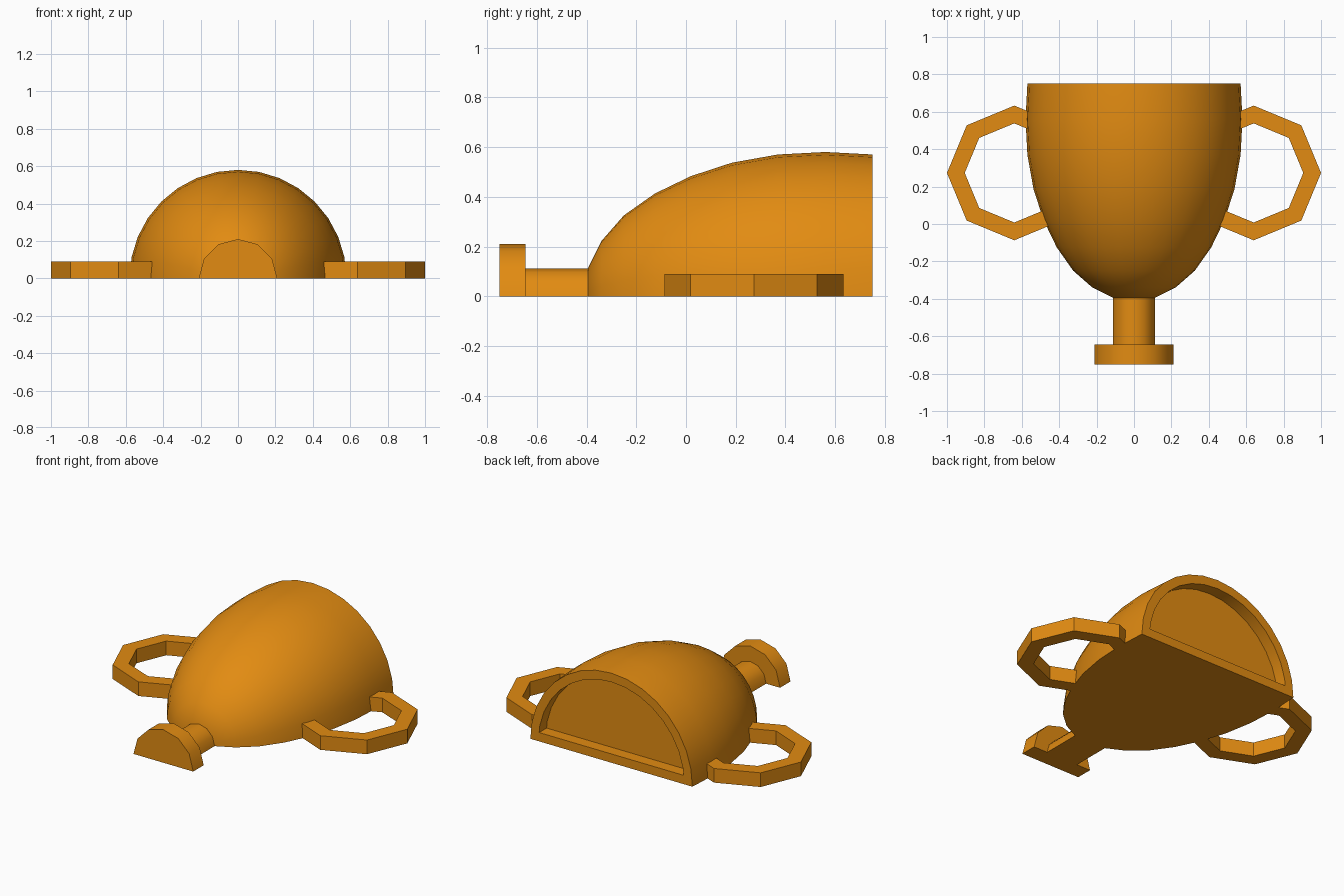
import bpy, bmesh, math
from math import cos, sin, radians, pi
from mathutils import Vector

cube = bpy.data.objects.get("Cube")
if cube:
    bpy.data.objects.remove(cube, do_unlink=True)

gold = bpy.data.materials.new("warm gold")
gold.use_nodes = True
gold.diffuse_color = (0.76, 0.26, 0.006, 1)
bsdf = next(n for n in gold.node_tree.nodes if n.type == 'BSDF_PRINCIPLED')
bsdf.inputs["Base Color"].default_value = gold.diffuse_color


def finish(name, bm):
    """Turn a bmesh into a shaded object with the gold material."""
    bmesh.ops.recalc_face_normals(bm, faces=bm.faces)
    mesh = bpy.data.meshes.new(name)
    bm.to_mesh(mesh)
    bm.free()
    mesh.materials.append(gold)
    obj = bpy.data.objects.new(name, mesh)
    bpy.context.collection.objects.link(obj)
    bpy.ops.object.select_all(action='DESELECT')
    obj.select_set(True)
    bpy.context.view_layer.objects.active = obj
    bpy.ops.object.shade_smooth_by_angle(angle=radians(35))
    return obj


def half_lathe(profile, steps):
    """Half-turned closed solid along y; returns the bmesh and its back cap."""
    bm = bmesh.new()
    rings = [[bm.verts.new((r * cos(pi * i / steps), y, r * sin(pi * i / steps)))
              for i in range(steps + 1)] for y, r in profile]
    for a, b in zip(rings, rings[1:]):
        for i in range(steps):
            bm.faces.new((a[i], a[i + 1], b[i + 1], b[i]))
    bm.faces.new(rings[0])
    back = bm.faces.new(rings[-1])
    # Flat underside
    bm.faces.new([r[0] for r in rings] + [r[-1] for r in reversed(rings)])
    bmesh.ops.recalc_face_normals(bm, faces=bm.faces)
    return bm, back


# Cup bowl with a shallow recess in its mouth
bowl, mouth = half_lathe([(-0.395, 0.112), (-0.34, 0.222), (-0.25, 0.325),
                          (-0.125, 0.413), (0.02, 0.483), (0.185, 0.537),
                          (0.37, 0.57), (0.56, 0.58), (0.75, 0.57)], 16)
bmesh.ops.inset_region(bowl, faces=[mouth], thickness=0.056, use_even_offset=True)
floor = bmesh.ops.extrude_discrete_faces(bowl, faces=[mouth])["faces"]
bmesh.ops.translate(bowl, vec=Vector((0, -0.075, 0)), verts=floor[0].verts)
finish("cup_bowl", bowl)

# Stem and foot
finish("stem", half_lathe([(-0.645, 0.112), (-0.39, 0.112)], 6)[0])
finish("foot", half_lathe([(-0.75, 0.21), (-0.645, 0.21)], 6)[0])


def handle(name, side):
    """Open octagonal loop whose ends sink into the bowl."""
    bm = bmesh.new()
    sections = []
    for k in range(-3, 4):
        a = k * pi / 4
        sections.append([bm.verts.new((side * (0.64 + r * cos(a)),
                                       0.273 + r * sin(a), z))
                         for r, z in ((0.265, 0), (0.36, 0), (0.36, 0.09), (0.265, 0.09))])
    for a, b in zip(sections, sections[1:]):
        for i in range(4):
            j = (i + 1) % 4
            bm.faces.new((a[i], a[j], b[j], b[i]))
    bm.faces.new(sections[0])
    bm.faces.new(sections[-1])
    finish(name, bm)


handle("left_handle", 1)
handle("right_handle", -1)
